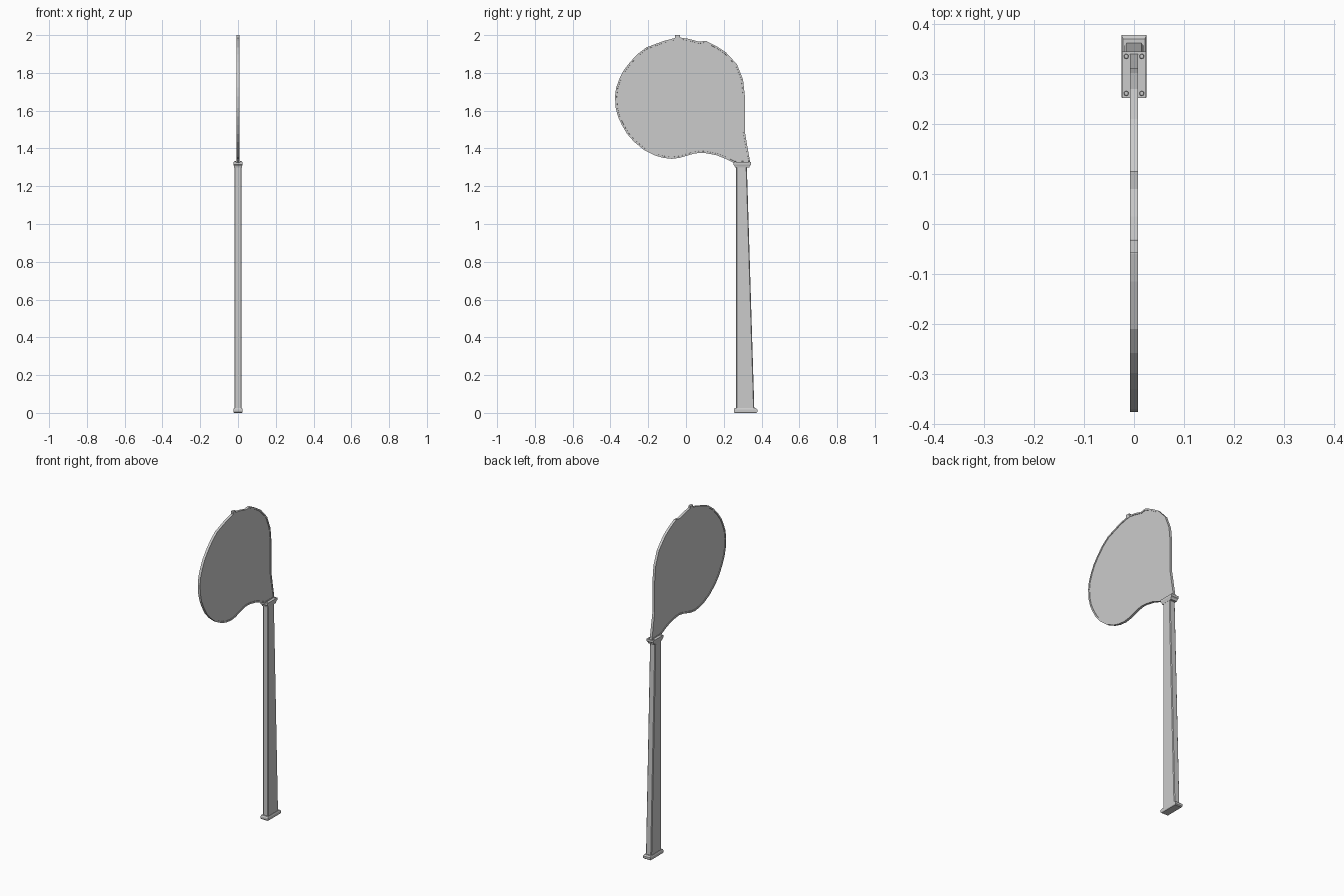
import bpy, bmesh
from mathutils import Matrix

if "Cube" in bpy.data.objects:
    bpy.data.objects.remove(bpy.data.objects["Cube"])

grey = bpy.data.materials.new("plain grey")
grey.diffuse_color = (0.6, 0.6, 0.6, 1)
grey.use_nodes = True
grey.node_tree.nodes["Principled BSDF"].inputs["Base Color"].default_value = grey.diffuse_color


def finish(name, bm):
    bmesh.ops.recalc_face_normals(bm, faces=bm.faces)
    mesh = bpy.data.meshes.new(name)
    bm.to_mesh(mesh)
    bm.free()
    mesh.materials.append(grey)
    ob = bpy.data.objects.new(name, mesh)
    bpy.context.collection.objects.link(ob)
    return ob


def stack(name, levels):
    """Rectangular rings (half width, y front, y back, z) joined into a solid."""
    bm = bmesh.new()
    rings = [[bm.verts.new(p) for p in ((-w, a, z), (w, a, z), (w, b, z), (-w, b, z))]
             for w, a, b, z in levels]
    for lo, hi in zip(rings, rings[1:]):
        for i in range(4):
            j = (i + 1) % 4
            bm.faces.new((lo[i], lo[j], hi[j], hi[i]))
    bm.faces.new(rings[0])
    bm.faces.new(rings[-1])
    return finish(name, bm)


# Tapered post with softened corners
post = stack("post", [(0.019, 0.265, 0.362, 0.01), (0.019, 0.265, 0.322, 1.31)])
bevel = post.modifiers.new("corners", 'BEVEL')
bevel.width = 0.004
bevel.segments = 1

# Foot plate and top collar
stack("foot_plate", [(0.022, 0.257, 0.372, 0), (0.025, 0.253, 0.378, 0.005),
                     (0.025, 0.253, 0.378, 0.018), (0.022, 0.257, 0.370, 0.025)])
stack("collar", [(0.020, 0.260, 0.335, 1.298), (0.022, 0.257, 0.338, 1.308),
                 (0.024, 0.252, 0.345, 1.314), (0.024, 0.252, 0.345, 1.328)])

# Collar bolts
for sx in (-1, 1):
    for y in (0.261, 0.335):
        bm = bmesh.new()
        bmesh.ops.create_cone(bm, cap_ends=True, segments=10, radius1=0.005, radius2=0.004,
                              depth=0.005, matrix=Matrix.Translation((sx * 0.0155, y, 1.33)))
        finish("collar_bolt", bm)

# Rounded panel outline (y, z), tapering down to the collar
outline = [
    (0.34, 1.325), (0.325, 1.41), (0.312, 1.485), (0.312, 1.675), (0.302, 1.765),
    (0.27, 1.845), (0.21, 1.91), (0.16, 1.942), (0.105, 1.97), (0.07, 1.965),
    (0.015, 1.98), (-0.03, 1.987), (-0.06, 1.984), (-0.115, 1.97), (-0.21, 1.935),
    (-0.258, 1.898), (-0.298, 1.855), (-0.33, 1.813), (-0.352, 1.77), (-0.37, 1.722),
    (-0.376, 1.675), (-0.372, 1.615), (-0.36, 1.568), (-0.34, 1.525), (-0.312, 1.477),
    (-0.275, 1.435), (-0.222, 1.392), (-0.165, 1.363), (-0.12, 1.35), (-0.075, 1.345),
    (-0.035, 1.35), (0.0, 1.36), (0.04, 1.372), (0.075, 1.377), (0.105, 1.375),
    (0.165, 1.363), (0.21, 1.345), (0.25, 1.325)]
bm = bmesh.new()
left = [bm.verts.new((-0.0075, y, z)) for y, z in outline]
right = [bm.verts.new((0.0075, y, z)) for y, z in outline]
sides = [bm.faces.new(left), bm.faces.new(right)]
for i in range(len(outline)):
    j = (i + 1) % len(outline)
    bm.faces.new((left[i], left[j], right[j], right[i]))
bmesh.ops.recalc_face_normals(bm, faces=bm.faces)
# Raised rim: inset both faces, then sink them slightly
bmesh.ops.inset_individual(bm, faces=sides, thickness=0.009, depth=0)
bmesh.ops.inset_individual(bm, faces=sides, thickness=0.0005, depth=-0.0025)
bmesh.ops.triangulate(bm, faces=sides)
finish("panel", bm)

# Small lug on the top edge
stack("top_lug", [(0.0075, -0.058, -0.033, 1.975), (0.0075, -0.058, -0.033, 2.0)])
